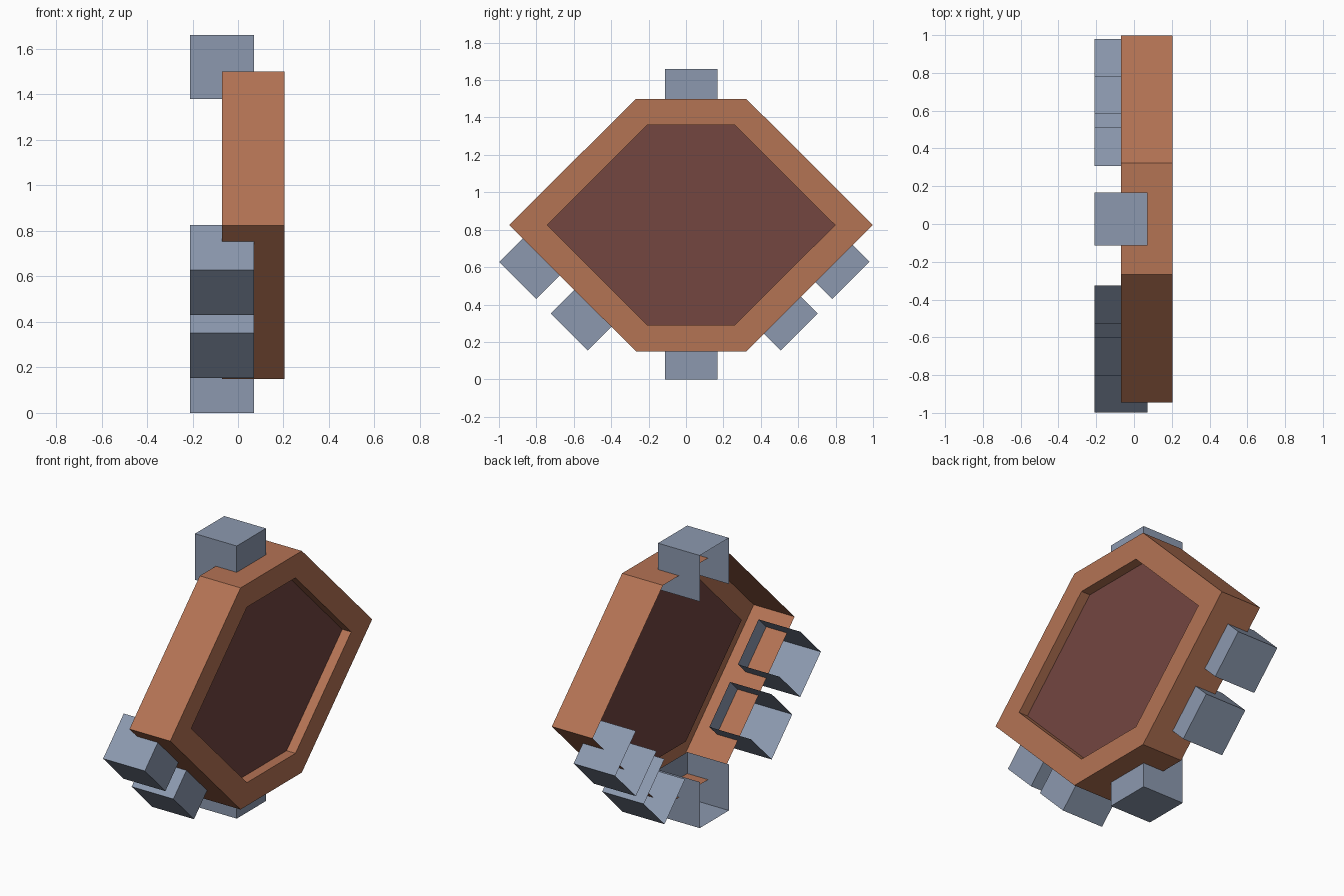
import bpy, bmesh, math
from mathutils import Matrix, Vector

if "Cube" in bpy.data.objects:
    bpy.data.objects.remove(bpy.data.objects["Cube"])


def material(name, rgb):
    # sRGB 0-255 to linear diffuse colour
    lin = [((c / 255 + 0.055) / 1.055) ** 2.4 for c in rgb]
    m = bpy.data.materials.new(name)
    m.diffuse_color = (*lin, 1)
    m.use_nodes = True
    m.node_tree.nodes["Principled BSDF"].inputs["Base Color"].default_value = m.diffuse_color
    return m


COPPER = material("copper_brown", (180, 115, 84))
MAROON = material("dark_maroon", (115, 70, 64))
STEEL = material("steel_blue", (140, 153, 175))

CY, CZ = 0.027, 0.825      # centre of the hexagon
BACK, FRONT, PANEL = -0.07, 0.205, 0.145


def finish(name, bm, mat):
    me = bpy.data.meshes.new(name)
    bm.to_mesh(me)
    bm.free()
    me.materials.append(mat)
    ob = bpy.data.objects.new(name, me)
    bpy.context.collection.objects.link(ob)
    return ob


def hex_loop(bm, x, s):
    # counter-clockwise hexagon seen from +x
    pts = [(0.972, 0), (0.295, 0.675), (-0.295, 0.675),
           (-0.972, 0), (-0.295, -0.675), (0.295, -0.675)]
    return [bm.verts.new((x, CY + y * s, CZ + z * s)) for y, z in pts]


# Hexagonal housing: open back, outer walls, front rim, recessed inner walls
bm = bmesh.new()
loops = [hex_loop(bm, BACK, 1), hex_loop(bm, FRONT, 1),
         hex_loop(bm, FRONT, 0.792), hex_loop(bm, PANEL, 0.792)]
for a, b in zip(loops, loops[1:]):
    for i in range(6):
        j = (i + 1) % 6
        bm.faces.new((a[i], a[j], b[j], b[i]))
finish("hexagonal_housing", bm, COPPER)

# Recessed panel closing the opening
bm = bmesh.new()
bm.faces.new(hex_loop(bm, PANEL, 0.792))
finish("recessed_panel", bm, MAROON)


def block(name, y, z, angle):
    # Hollow block, open at the back and on the side facing the housing
    bm = bmesh.new()
    bmesh.ops.create_cube(bm, size=0.281)
    bm.normal_update()
    hidden = [f for f in bm.faces if f.normal.x < -0.9 or f.normal.z < -0.9]
    bmesh.ops.delete(bm, geom=hidden, context='FACES')
    bm.transform(Matrix.Translation(Vector((-0.0695, y, z)))
                 @ Matrix.Rotation(math.radians(angle), 4, 'X'))
    finish(name, bm, STEEL)


# Blocks around the housing, each turned so its local top points outward
block("top_block", CY, 1.52, 0)
block("bottom_block", CY, 0.14, 180)
block("left_upper_block", -0.80, 0.628, 135)
block("left_lower_block", -0.525, 0.352, 135)
block("right_upper_block", 0.782, 0.628, -135)
block("right_lower_block", 0.507, 0.352, -135)
